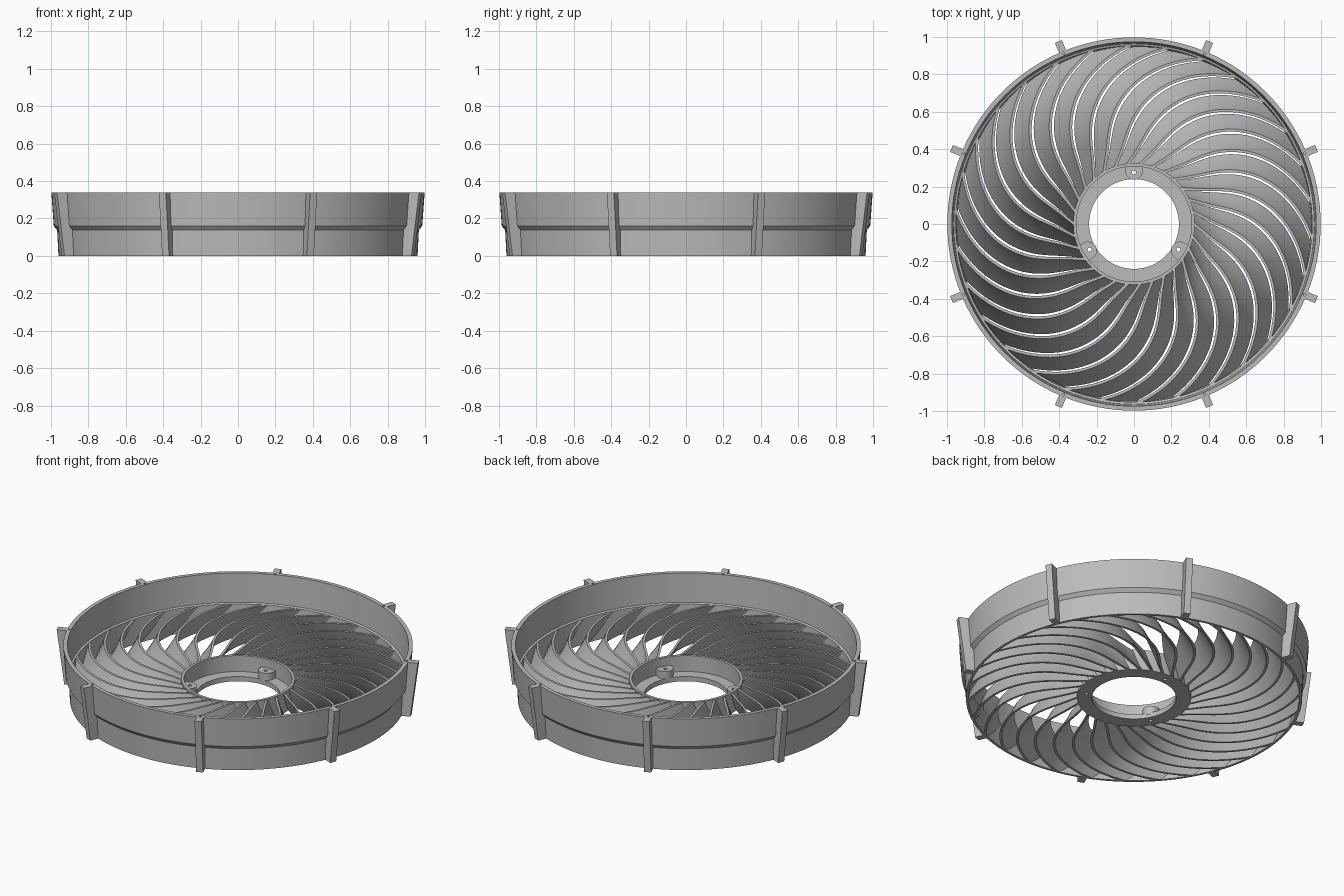
import bpy, bmesh, math
from math import sin, cos, pi, radians

if "Cube" in bpy.data.objects:
    bpy.data.objects.remove(bpy.data.objects["Cube"])

grey = bpy.data.materials.new("light_grey")
grey.diffuse_color = (0.5, 0.5, 0.5, 1)
grey.use_nodes = True
grey.node_tree.nodes["Principled BSDF"].inputs["Base Color"].default_value = grey.diffuse_color


def finish(name, bm):
    bmesh.ops.recalc_face_normals(bm, faces=bm.faces)
    me = bpy.data.meshes.new(name)
    bm.to_mesh(me)
    bm.free()
    me.materials.append(grey)
    ob = bpy.data.objects.new(name, me)
    bpy.context.collection.objects.link(ob)
    return ob


def lathe(name, profile, n=128):
    """Revolve a closed (radius, z) profile around z."""
    bm = bmesh.new()
    rings = [[bm.verts.new((r * cos(2 * pi * i / n), r * sin(2 * pi * i / n), z))
              for r, z in profile] for i in range(n)]
    m = len(profile)
    for i in range(n):
        a, b = rings[i], rings[(i + 1) % n]
        for j in range(m):
            k = (j + 1) % m
            bm.faces.new((a[j], b[j], b[k], a[k]))
    return finish(name, bm)


def polar(r, side, ang, z):
    """Point at radius r, moved sideways, turned to an angle."""
    return (r * cos(ang) - side * sin(ang), r * sin(ang) + side * cos(ang), z)


def prism(bm, low, high):
    a = [bm.verts.new(p) for p in low]
    b = [bm.verts.new(p) for p in high]
    n = len(a)
    bm.faces.new(a[::-1])
    bm.faces.new(b)
    for i in range(n):
        j = (i + 1) % n
        bm.faces.new((a[i], a[j], b[j], b[i]))


def drill(targets, spots, radius, z0, z1):
    """Cut round vertical holes at (radius, angle) spots."""
    bm = bmesh.new()
    for r, ang in spots:
        ring = [(radius * cos(2 * pi * i / 16), radius * sin(2 * pi * i / 16)) for i in range(16)]
        prism(bm, [polar(r + x, y, ang, z0) for x, y in ring],
              [polar(r + x, y, ang, z1) for x, y in ring])
    cutter = finish("hole_cutter", bm)
    cutter.hide_render = True
    for ob in targets:
        mod = ob.modifiers.new("holes", 'BOOLEAN')
        mod.operation = 'DIFFERENCE'
        mod.solver = 'EXACT'
        mod.object = cutter
    dg = bpy.context.evaluated_depsgraph_get()
    for ob in targets:
        me = bpy.data.meshes.new_from_object(ob.evaluated_get(dg))
        ob.modifiers.clear()
        ob.data = me
    bpy.data.objects.remove(cutter)


# Outer ring: flared wall with a step outside and a ledge inside
outer_ring = lathe("outer_ring", [
    (0.960, 0), (0.967, 0.138), (0.985, 0.16), (0.998, 0.34),
    (0.974, 0.34), (0.964, 0.16), (0.952, 0.155), (0.945, 0)])

# Hub: flat floor with a thin upright wall
hub = lathe("hub", [
    (0.24, 0), (0.325, 0), (0.325, 0.13), (0.308, 0.13), (0.308, 0.03), (0.24, 0.03)])

# Screw bosses on the hub floor
boss_angles = [radians(90 + 120 * k) for k in range(3)]
bm = bmesh.new()
for ang in boss_angles:
    outline = [(0.285 - 0.048 * sin(pi * i / 16), 0.048 * cos(pi * i / 16)) for i in range(17)]
    outline += [(0.31, -0.048), (0.31, 0.048)]
    prism(bm, [polar(r, s, ang, 0.02) for r, s in outline],
          [polar(r, s, ang, 0.075) for r, s in outline])
bosses = finish("screw_bosses", bm)
drill([hub, bosses], [(0.275, a) for a in boss_angles], 0.011, -0.05, 0.2)

# Mounting ribs around the ring
rib_angles = [radians(22.5 + 45 * k) for k in range(8)]
bm = bmesh.new()
for ang in rib_angles:
    def section(r0, r1, z):
        return [polar(r, s, ang, z) for r, s in
                ((r0, -0.02), (r1, -0.02), (r1, 0.02), (r0, 0.02))]
    prism(bm, section(0.952, 1.012, 0), section(0.978, 1.056, 0.34))
ribs = finish("mounting_ribs", bm)
drill([outer_ring, ribs], [(0.987, a) for a in rib_angles], 0.007, 0.28, 0.4)


# Swirling guide vanes between hub and ring
def sweep_rate(r):
    if r > 0.5:
        return 0.85 + 1.5 * ((r - 0.5) / 0.45) ** 1.5
    return 0.85 + 1.7 * ((0.5 - r) / 0.18) ** 2


VANES, STEPS, ROWS = 30, 28, 6
R0, R1, WIDTH, TWIST = 0.315, 0.953, 0.014, 0.16
stations, phi = [], radians(77.3)
dr = (R1 - R0) / STEPS
for i in range(STEPS + 1):
    r = R0 + dr * i
    stations.append((r, phi))
    phi -= sweep_rate(r + dr / 2) * dr

bm = bmesh.new()
for v in range(VANES):
    loops = []
    for r, ang in stations:
        half = WIDTH / 2 * math.hypot(1, r * sweep_rate(r)) / r
        height = 0.125 + 0.028 * (r - R0) / (R1 - R0)
        loop = []
        for side in (1, -1):
            for j in range(ROWS + 1):
                u = j / ROWS if side > 0 else 1 - j / ROWS
                lean = TWIST * (0.5 - u * (1.25 - 0.25 * u))
                a = ang + lean + side * half + 2 * pi * v / VANES
                loop.append(bm.verts.new((r * cos(a), r * sin(a), u * height)))
        loops.append(loop)
    n = len(loops[0])
    for a, b in zip(loops, loops[1:]):
        for j in range(n):
            k = (j + 1) % n
            bm.faces.new((a[j], a[k], b[k], b[j]))
    bm.faces.new(loops[0][::-1])
    bm.faces.new(loops[-1])
finish("guide_vanes", bm)

# Smooth shading with crisp edges
for ob in bpy.context.collection.objects:
    ob.select_set(True)
    bpy.context.view_layer.objects.active = ob
bpy.ops.object.shade_smooth_by_angle(angle=radians(30))
